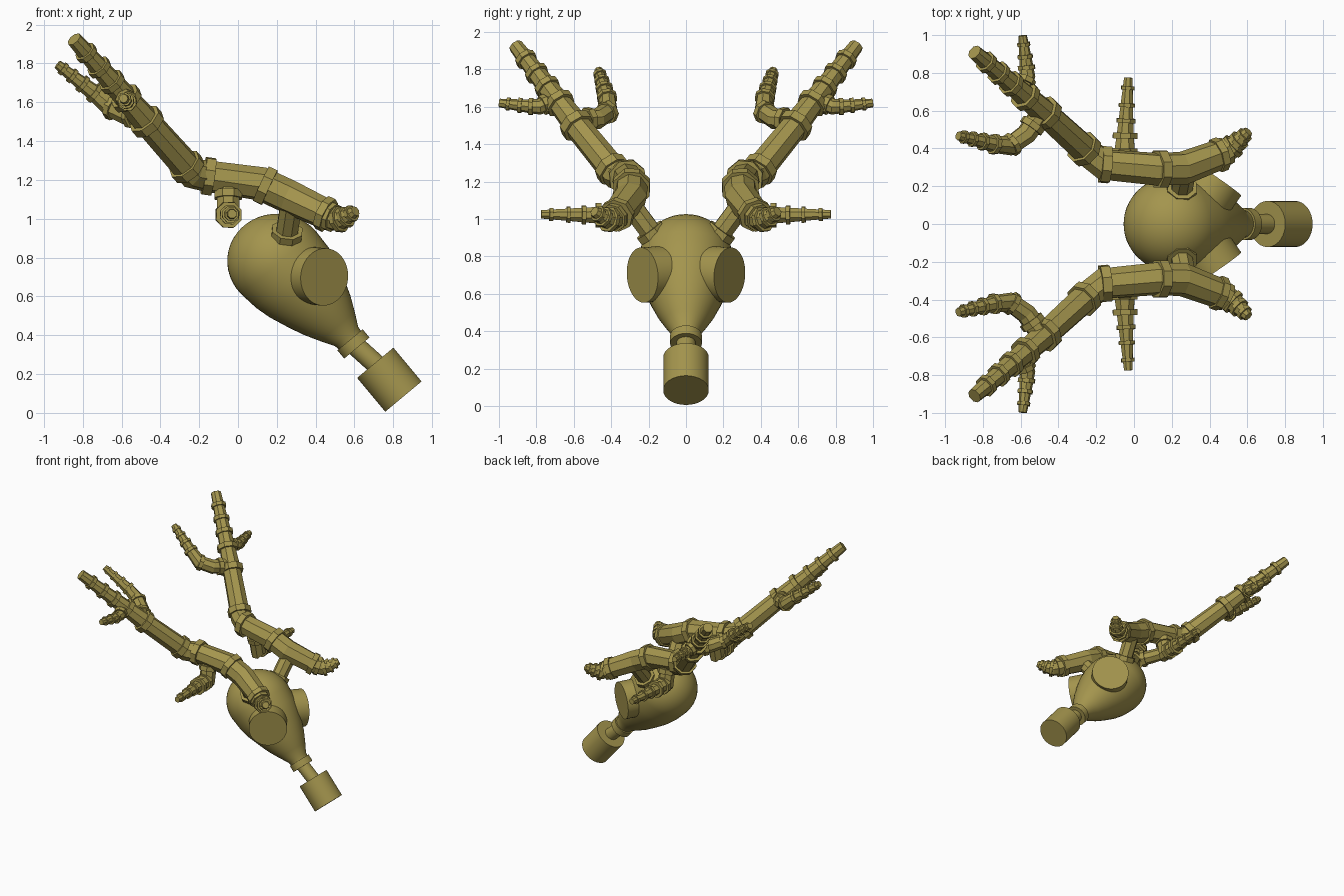
import bpy, bmesh, math
from mathutils import Vector, Matrix

if "Cube" in bpy.data.objects:
    bpy.data.objects.remove(bpy.data.objects["Cube"])

olive = bpy.data.materials.new("olive_gold")
olive.diffuse_color = (0.37, 0.30, 0.075, 1)
olive.use_nodes = True
olive.node_tree.nodes["Principled BSDF"].inputs["Base Color"].default_value = olive.diffuse_color


def add_object(name, bm, smooth=False, mirror=False):
    bmesh.ops.recalc_face_normals(bm, faces=bm.faces[:])
    me = bpy.data.meshes.new(name)
    bm.to_mesh(me)
    bm.free()
    me.materials.append(olive)
    ob = bpy.data.objects.new(name, me)
    bpy.context.collection.objects.link(ob)
    if mirror:
        m = ob.modifiers.new("mirror", 'MIRROR')
        m.use_axis = (False, True, False)
        m.use_clip = False
        m.use_mirror_merge = False
    if smooth:
        bpy.ops.object.select_all(action='DESELECT')
        ob.select_set(True)
        bpy.context.view_layer.objects.active = ob
        bpy.ops.object.shade_smooth_by_angle(angle=math.radians(35))
    return ob


def sweep(bm, pts, radii, sides):
    """Capped tube through pts, mitred at the bends."""
    pts = [Vector(p) for p in pts]
    dirs = [(b - a).normalized() for a, b in zip(pts, pts[1:])]
    q = Vector((0, 0, 1)).rotation_difference(dirs[0])
    u, v = q @ Vector((1, 0, 0)), q @ Vector((0, 1, 0))
    rings = []
    for i, p in enumerate(pts):
        din = dirs[max(i - 1, 0)]
        dout = dirs[min(i, len(dirs) - 1)]
        plane = (din + dout).normalized()
        ring = []
        for k in range(sides):
            a = 2 * math.pi * (k + 0.5) / sides
            o = (u * math.cos(a) + v * math.sin(a)) * radii[i]
            o -= din * (o.dot(plane) / din.dot(plane))
            ring.append(bm.verts.new(p + o))
        rings.append(ring)
        r = din.rotation_difference(dout)
        u, v = r @ u, r @ v
    for a, b in zip(rings, rings[1:]):
        for k in range(sides):
            j = (k + 1) % sides
            bm.faces.new((a[k], a[j], b[j], b[k]))
    bm.faces.new(rings[0][::-1])
    bm.faces.new(rings[-1])


def branch(name, pts, radii, collars, sides=8):
    """Antler branch; collars = (segment, fraction, extra radius, length)."""
    bm = bmesh.new()
    sweep(bm, pts, radii, sides)
    for seg, f, extra, length in collars:
        a, b = Vector(pts[seg]), Vector(pts[seg + 1])
        c, d = a.lerp(b, f), (b - a).normalized() * length / 2
        r = radii[seg] * (1 - f) + radii[seg + 1] * f + extra
        sweep(bm, [c - d, c + d], [r, r], sides)
    add_object(name, bm, mirror=True)


# Head: round at the back, tapering to the muzzle along a tilted axis
axis = Vector((0.64, 0, -0.768))
up = Vector((0.768, 0, 0.64))
side = Vector((0, 1, 0))
muzzle = Vector((0.593, 0, 0.357))
R, T0 = 0.252, -0.575
profile = [(T0 - R * math.cos(a), R * math.sin(a))
           for a in [math.radians(x) for x in range(4, 100, 8)]]
profile += [(-0.46, 0.243), (-0.38, 0.225), (-0.28, 0.19), (-0.2, 0.158),
            (-0.12, 0.117), (-0.05, 0.078), (0.0, 0.07)]
bm = bmesh.new()
rings = []
for t, r in profile:
    c = muzzle + axis * t + up * (0.05 * t)
    rings.append([bm.verts.new(c + (up * math.cos(a) + side * math.sin(a)) * r)
                  for a in [2 * math.pi * k / 40 for k in range(40)]])
for a, b in zip(rings, rings[1:]):
    for k in range(40):
        bm.faces.new((a[k], a[(k + 1) % 40], b[(k + 1) % 40], b[k]))
bm.faces.new(rings[0])
bm.faces.new(rings[-1])
add_object("head", bm, smooth=True)

# Muzzle collar, neck pin and nose cylinder
nose_top, nose_end = Vector((0.707, 0, 0.258)), Vector((0.852, 0, 0.084))
for name, a, b, r in [
        ("muzzle_collar", muzzle - axis * 0.025, muzzle + axis * 0.03, 0.085),
        ("nose_pin", muzzle, nose_top + axis * 0.02, 0.052),
        ("nose", nose_top, nose_end, 0.122)]:
    bm = bmesh.new()
    sweep(bm, [a, b], [r, r], 40)
    add_object(name, bm, smooth=True)

# Eyes: flat-faced discs set into the sides of the head
n = Vector((0.56, 0.82, -0.06)).normalized()
face = Vector((0.445, 0.233, 0.70))
bm = bmesh.new()
sweep(bm, [face - n * 0.2, face], [0.148, 0.148], 40)
add_object("eyes", bm, smooth=True, mirror=True)

# Antler stems
branch("antler_stems", [(0.24, 0.13, 0.85), (0.275, 0.30, 1.08)],
       [0.06, 0.06], [(0, 0.33, 0.024, 0.04)])

# Main beams, from the brow sweeping back and up to the tip
tip, fork = (-0.845, 0.91, 1.925), (-0.47, 0.585, 1.50)
branch("antler_beams",
       [(0.46, 0.37, 1.02), (0.26, 0.295, 1.115), (0.12, 0.29, 1.18),
        (-0.16, 0.315, 1.22), (-0.235, 0.37, 1.235), fork,
        (-0.60, 0.70, 1.65), tip],
       [0.08, 0.088, 0.088, 0.082, 0.078, 0.072, 0.06, 0.04],
       [(0, 0.05, 0.012, 0.04), (1, 0.85, 0.017, 0.05),
        (2, 0.97, 0.02, 0.05), (4, 0.12, 0.016, 0.05),
        (5, 0.0, 0.02, 0.05), (5, 0.8, 0.02, 0.04),
        (6, 0.2, 0.014, 0.035), (6, 0.47, 0.014, 0.03),
        (6, 0.74, 0.014, 0.03)])

# Brow tines pointing forward
branch("brow_tines",
       [(0.44, 0.36, 1.025), (0.515, 0.405, 0.995), (0.55, 0.435, 1.005), (0.605, 0.49, 1.04)],
       [0.072, 0.06, 0.05, 0.027],
       [(0, 0.55, 0.012, 0.03), (1, 0.2, 0.012, 0.025),
        (2, 0.1, 0.01, 0.02), (2, 0.6, 0.009, 0.02)])

# Middle tines dropping from the beam and turning outward
branch("middle_tines",
       [(-0.05, 0.31, 1.18), (-0.05, 0.345, 1.02), (-0.047, 0.47, 1.02),
        (-0.03, 0.775, 1.025)],
       [0.062, 0.062, 0.048, 0.024],
       [(0, 0.35, 0.014, 0.04), (1, 0.3, 0.014, 0.035), (1, 0.98, 0.022, 0.03),
        (2, 0.25, 0.011, 0.022), (2, 0.52, 0.01, 0.02), (2, 0.82, 0.009, 0.02)])

# Inner upper tines curling back
branch("inner_tines",
       [(-0.49, 0.59, 1.52), (-0.57, 0.475, 1.535), (-0.655, 0.415, 1.575),
        (-0.73, 0.42, 1.64), (-0.93, 0.467, 1.795)],
       [0.055, 0.055, 0.052, 0.045, 0.024],
       [(0, 0.6, 0.014, 0.035), (1, 0.9, 0.012, 0.03), (3, 0.05, 0.012, 0.025),
        (3, 0.35, 0.011, 0.022), (3, 0.62, 0.01, 0.02), (3, 0.85, 0.009, 0.02)])

# Outer upper tines
branch("outer_tines",
       [(-0.60, 0.69, 1.64), (-0.565, 0.785, 1.60), (-0.57, 0.84, 1.602),
        (-0.59, 0.998, 1.62)],
       [0.045, 0.042, 0.036, 0.023],
       [(0, 0.7, 0.012, 0.03), (1, 0.8, 0.011, 0.022),
        (2, 0.3, 0.01, 0.02), (2, 0.7, 0.009, 0.018)])
